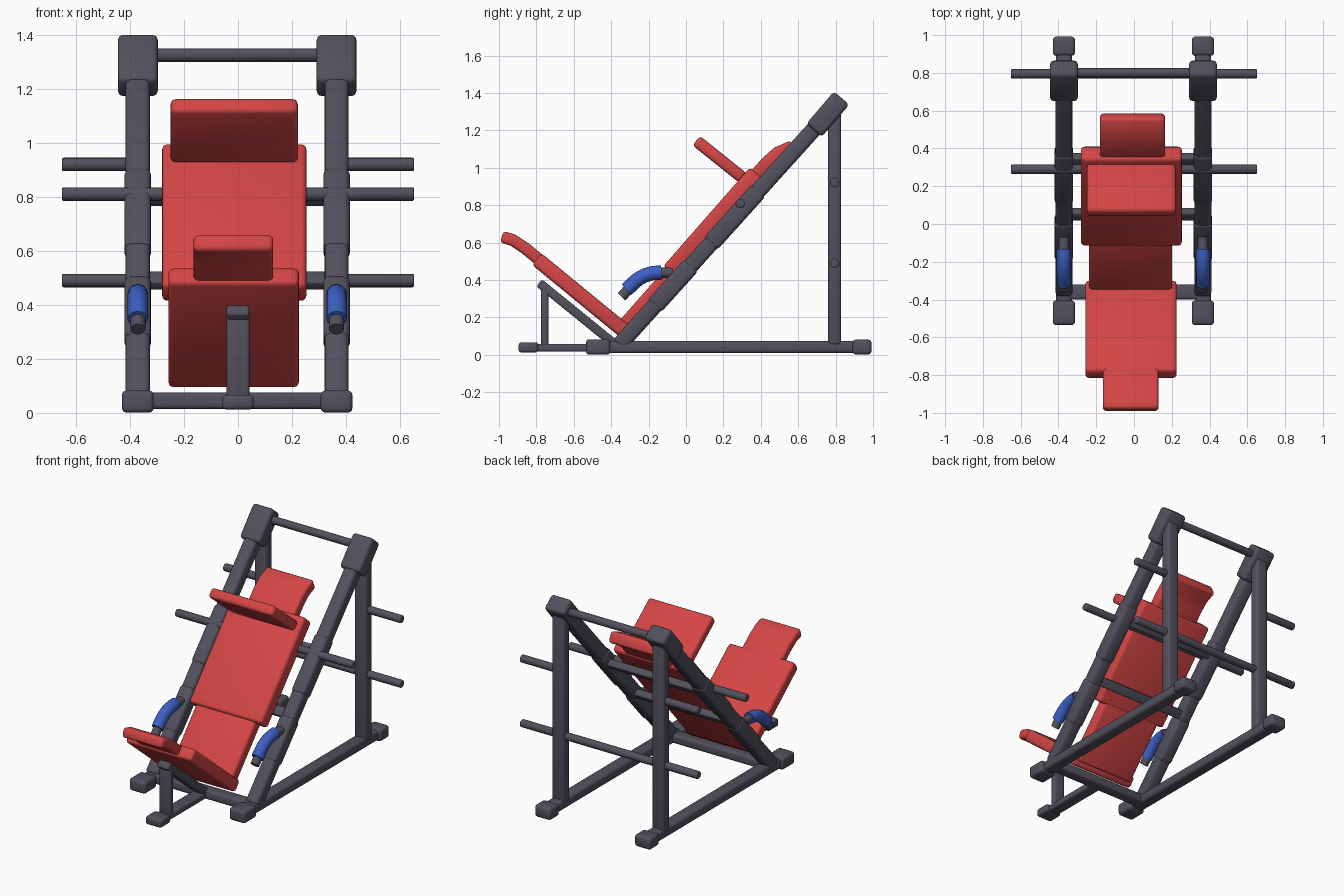
import bpy, bmesh, math
from mathutils import Matrix, Vector

if "Cube" in bpy.data.objects:
    bpy.data.objects.remove(bpy.data.objects["Cube"], do_unlink=True)


def material(name, rgb):
    m = bpy.data.materials.new(name)
    m.use_nodes = True
    m.diffuse_color = (*rgb, 1)
    m.node_tree.nodes["Principled BSDF"].inputs["Base Color"].default_value = (*rgb, 1)
    return m


STEEL = material("dark grey steel", (0.085, 0.08, 0.108))
RED = material("red upholstery", (0.66, 0.06, 0.06))
BLUE = material("blue grip", (0.045, 0.115, 0.55))


def finish(name, bm, mat, bevel):
    """Round the hard edges and link the mesh as an object."""
    bmesh.ops.recalc_face_normals(bm, faces=bm.faces)
    edges = [e for e in bm.edges if e.calc_face_angle(0) > math.radians(40)]
    bmesh.ops.bevel(bm, geom=edges, offset=bevel, segments=3, profile=0.5,
                    affect='EDGES', clamp_overlap=True)
    mesh = bpy.data.meshes.new(name)
    bm.to_mesh(mesh)
    bm.free()
    mesh.materials.append(mat)
    ob = bpy.data.objects.new(name, mesh)
    bpy.context.collection.objects.link(ob)
    bpy.ops.object.select_all(action='DESELECT')
    ob.select_set(True)
    bpy.context.view_layer.objects.active = ob
    bpy.ops.object.shade_smooth_by_angle(angle=math.radians(35))
    return ob


def beam(name, a, b, x, width, thick, mat=STEEL, bevel=0.018):
    """Rounded box running from a to b, both (y, z)."""
    dy, dz = b[0] - a[0], b[1] - a[1]
    mid = Vector((x, (a[0] + b[0]) / 2, (a[1] + b[1]) / 2))
    bm = bmesh.new()
    bmesh.ops.create_cube(bm, size=1, matrix=Matrix.Translation(mid)
                          @ Matrix.Rotation(math.atan2(dz, dy), 4, 'X')
                          @ Matrix.Diagonal((width, math.hypot(dy, dz), thick, 1)))
    return finish(name, bm, mat, bevel)


def bar(name, x0, x1, y, z, radius=0.025):
    """Round bar along x."""
    bm = bmesh.new()
    bmesh.ops.create_cone(bm, cap_ends=True, segments=16, radius1=radius, radius2=radius,
                          depth=abs(x1 - x0),
                          matrix=Matrix.Translation(((x0 + x1) / 2, y, z))
                          @ Matrix.Rotation(math.pi / 2, 4, 'Y'))
    return finish(name, bm, STEEL, 0.006)


def bent_pad(name, path, x, width, thick):
    """Cushion following a bent (y, z) centre line."""
    pts = [Vector(p) for p in path]
    upper, lower = [], []
    for i, p in enumerate(pts):
        d = (pts[min(i + 1, len(pts) - 1)] - pts[max(i - 1, 0)]).normalized()
        n = Vector((-d.y, d.x)) * thick / 2
        upper.append(p + n)
        lower.append(p - n)
    bm = bmesh.new()
    face = bm.faces.new([bm.verts.new((x - width / 2, *p)) for p in upper + lower[::-1]])
    ext = bmesh.ops.extrude_face_region(bm, geom=[face])
    bmesh.ops.translate(bm, vec=(width, 0, 0),
                        verts=[v for v in ext["geom"] if isinstance(v, bmesh.types.BMVert)])
    return finish(name, bm, RED, 0.018)


def tube(name, path, x, radius, mat):
    """Smooth curved tube through (y, z) points."""
    cu = bpy.data.curves.new(name, 'CURVE')
    cu.dimensions = '3D'
    cu.bevel_depth = radius
    cu.bevel_resolution = 4
    cu.use_fill_caps = True
    sp = cu.splines.new('BEZIER')
    sp.bezier_points.add(len(path) - 1)
    for bp, p in zip(sp.bezier_points, path):
        bp.co = (x, *p)
        bp.handle_left_type = bp.handle_right_type = 'AUTO'
    cu.materials.append(mat)
    ob = bpy.data.objects.new(name, cu)
    bpy.context.collection.objects.link(ob)


def on_rail(y):
    """Point on the centre line of the sloped rails."""
    return (y, 0.06 + (y + 0.35) * 1.109)


# Side frames
for side, word in ((1, "left"), (-1, "right")):
    x = side * 0.368 - 0.003
    beam(word + "_base_rail", (-0.5, 0.042), (0.96, 0.042), x, 0.085, 0.066)
    beam(word + "_front_foot", (-0.535, 0.042), (-0.405, 0.042), x, 0.118, 0.082)
    beam(word + "_rear_foot", (0.89, 0.042), (0.992, 0.042), x, 0.118, 0.08)
    beam(word + "_rear_post", (0.795, 0.05), (0.795, 1.3), x, 0.09, 0.07)
    beam(word + "_sloped_rail", on_rail(-0.36), on_rail(0.76), x, 0.09, 0.086, bevel=0.022)
    beam(word + "_lower_sleeve", on_rail(-0.17), on_rail(0.03), x, 0.098, 0.098, bevel=0.022)
    beam(word + "_upper_sleeve", on_rail(0.13), on_rail(0.39), x, 0.098, 0.098, bevel=0.022)
    beam(word + "_top_block", (0.684, 1.2), (0.832, 1.373), x, 0.148, 0.108, bevel=0.02)

    # Weight pegs and hand grips
    bar(word + "_upper_peg", x, side * 0.652, 0.795, 0.92)
    tube(word + "_grip_bar", [(-0.345, 0.31), (-0.25, 0.405), (-0.17, 0.437), (-0.07, 0.437)],
         x, 0.028, STEEL)
    tube(word + "_grip", [(-0.318, 0.348), (-0.25, 0.408), (-0.19, 0.434), (-0.13, 0.44)],
         x, 0.038, BLUE)

# Bars joining the sides
bar("top_bar", -0.36, 0.36, 0.8, 1.325)
bar("lower_rear_bar", -0.652, 0.652, 0.795, 0.49)
bar("carriage_bar", -0.652, 0.652, 0.29, 0.81)
beam("base_cross_beam", (-0.4, 0.045), (-0.32, 0.045), 0, 0.7, 0.06, bevel=0.015)
for name, y, z in (("upper_cross_beam", 0.342, 0.8), ("lower_cross_beam", 0.052, 0.49)):
    beam(name, (y - 0.02, z - 0.022), (y + 0.02, z + 0.022), 0, 0.7, 0.045, bevel=0.008)

# Sloped back cushions
PAD_X = -0.014
beam("back_pad", (-0.085, 0.44), (0.38, 0.97), PAD_X, 0.535, 0.1, RED, 0.02)
beam("lower_back_pad", (-0.345, 0.135), (-0.03, 0.492), PAD_X - 0.004, 0.44, 0.08, RED, 0.02)
bent_pad("upper_headrest", [(0.35, 0.93), (0.43, 1.02), (0.49, 1.075), (0.575, 1.112)],
         PAD_X + 0.006, 0.345, 0.075)
beam("shoulder_pad", (0.055, 1.145), (0.305, 0.945), PAD_X, 0.472, 0.065, RED, 0.02)

# Front seat with its bent headrest
beam("seat_pad", (-0.798, 0.512), (-0.318, 0.118), PAD_X - 0.002, 0.484, 0.08, RED, 0.02)
bent_pad("front_headrest", [(-0.985, 0.632), (-0.925, 0.613), (-0.86, 0.57), (-0.76, 0.488)],
         PAD_X - 0.003, 0.295, 0.064)

# Stand under the seat
beam("seat_strut", (-0.785, 0.385), (-0.385, 0.06), 0, 0.085, 0.048, bevel=0.012)
beam("seat_post", (-0.755, 0.04), (-0.755, 0.37), 0, 0.085, 0.04, bevel=0.012)
beam("seat_base_beam", (-0.86, 0.038), (-0.36, 0.038), 0, 0.085, 0.042, bevel=0.012)
beam("seat_foot", (-0.895, 0.04), (-0.79, 0.04), 0, 0.116, 0.054, bevel=0.014)
